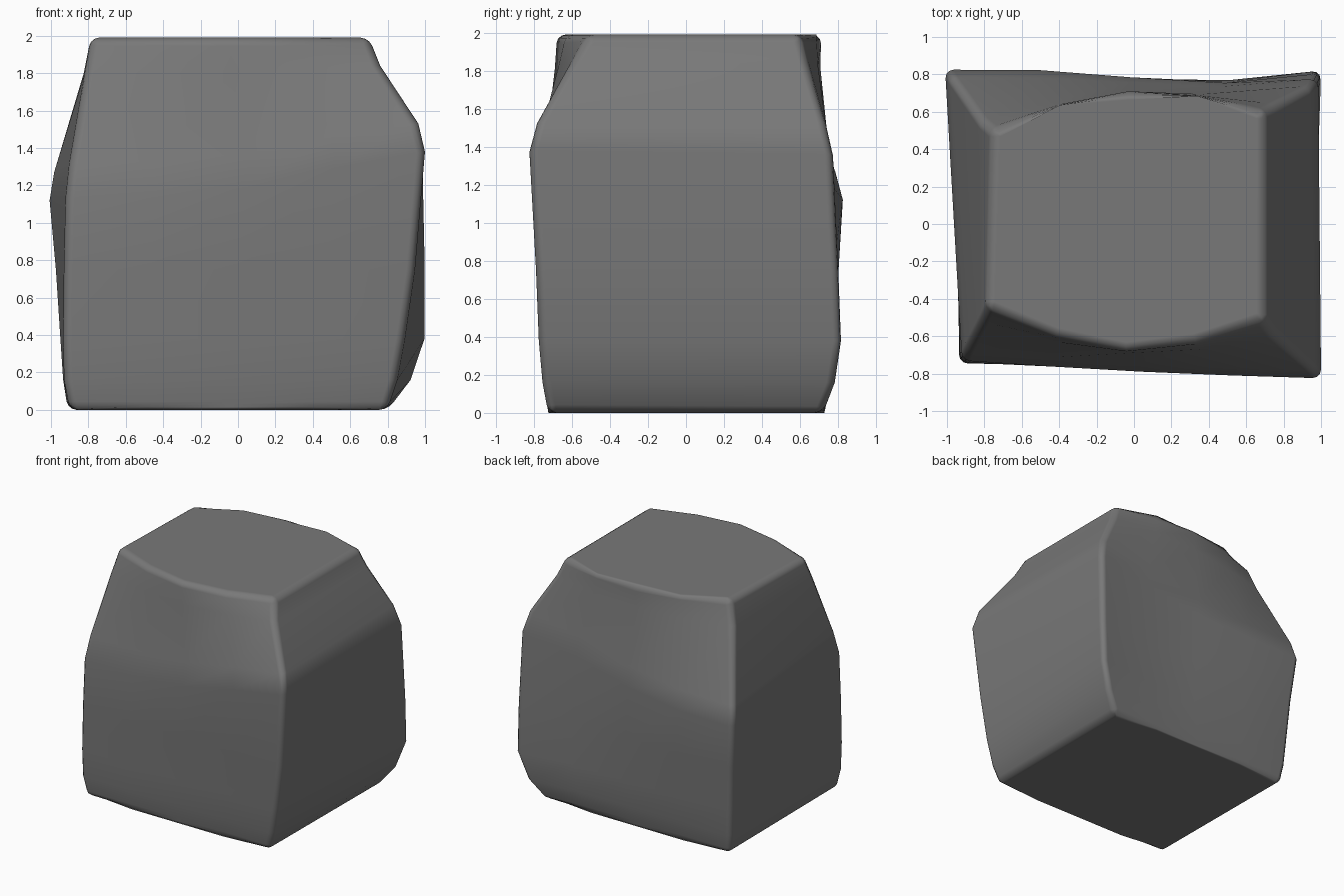
import bpy, bmesh, math
from mathutils import Vector

if "Cube" in bpy.data.objects:
    bpy.data.objects.remove(bpy.data.objects["Cube"])

# Corner edges of the boulder from bottom to top: (x, y, z) per level
FL = [(-.90, -.72, 0), (-.93, -.74, .16), (-.935, -.745, .38), (-.93, -.74, .75),
      (-.92, -.73, 1.13), (-.90, -.68, 1.32), (-.82, -.52, 1.8), (-.79, -.445, 1.99)]
FR = [(.80, -.725, 0), (.85, -.755, .16), (.89, -.775, .38), (.945, -.79, .75),
      (1.0, -.825, 1.38), (.965, -.785, 1.53), (.76, -.60, 1.84), (.70, -.51, 1.99)]
BR = [(.80, .72, 0), (.925, .785, .16), (1.0, .82, .38), (1.0, .805, .75),
      (.985, .775, 1.36), (.94, .735, 1.53), (.76, .64, 1.84), (.70, .60, 1.99)]
BL = [(-.91, .73, 0), (-.935, .75, .16), (-.95, .765, .38), (-.975, .79, .75),
      (-1.01, .825, 1.12), (-.985, .785, 1.27), (-.825, .555, 1.8), (-.76, .50, 1.99)]
# Outward bulge of the front and back faces, and a hollow in the back, per level
FRONT = [0, 0, 0, 0, .012, .01, .13, .20]
BACK = [0, 0, -.005, -.005, 0, .005, .11, .16]
HOLLOW = [0, .02, .04, .045, .04, .02, 0, 0]
N = 4


def broad(a, b, bulge, hollow=0):
    """Points from a up to (not including) b, bowed along y, with an S-curved height."""
    pts = []
    lo, hi = (a, b) if a[0] < b[0] else (b, a)
    for i in range(N):
        t = i / N
        p = Vector(a).lerp(Vector(b), t)
        s = (t if a is lo else 1 - t) ** 1.7
        p.z = lo[2] + (hi[2] - lo[2]) * s * s * (3 - 2 * s)
        p.y += bulge * (4 * t * (1 - t)) ** 1.3
        p.y -= hollow * (.55 * math.sin(2 * math.pi * t) + .4 * math.sin(math.pi * t))
        pts.append(p)
    return pts


bm = bmesh.new()
rings = []
for fl, fr, br, bl, f, k, h in zip(FL, FR, BR, BL, FRONT, BACK, HOLLOW):
    pts = broad(fl, fr, -f) + [Vector(fr)] + broad(br, bl, k, h) + [Vector(bl)]
    rings.append([bm.verts.new(p) for p in pts])
M = 2 * N + 2
for a, b in zip(rings, rings[1:]):
    for i in range(M):
        j = (i + 1) % M
        bm.faces.new((a[i], a[j], b[j], b[i]))
bm.faces.new(rings[0][::-1])
bm.faces.new(rings[-1])

# Rounded rims and vertical corners
edges = []
for r in (rings[0], rings[-1]):
    edges += [bm.edges.get((r[i], r[(i + 1) % M])) for i in range(M)]
for a, b in zip(rings, rings[1:]):
    edges += [bm.edges.get((a[c], b[c])) for c in (0, N, N + 1, M - 1)]
bmesh.ops.bevel(bm, geom=edges, offset=.045, segments=3, profile=.5,
                affect='EDGES', clamp_overlap=False, loop_slide=True)
bmesh.ops.recalc_face_normals(bm, faces=bm.faces[:])
for f in bm.faces:
    f.smooth = True

mesh = bpy.data.meshes.new("boulder")
bm.to_mesh(mesh)
bm.free()
rock = bpy.data.objects.new("boulder", mesh)
bpy.context.collection.objects.link(rock)
wn = rock.modifiers.new("even_shading", 'WEIGHTED_NORMAL')
wn.keep_sharp = True

# Dark grey stone
stone = bpy.data.materials.new("dark_stone")
stone.diffuse_color = (.19, .19, .19, 1)
stone.use_nodes = True
stone.node_tree.nodes["Principled BSDF"].inputs["Base Color"].default_value = stone.diffuse_color
mesh.materials.append(stone)
